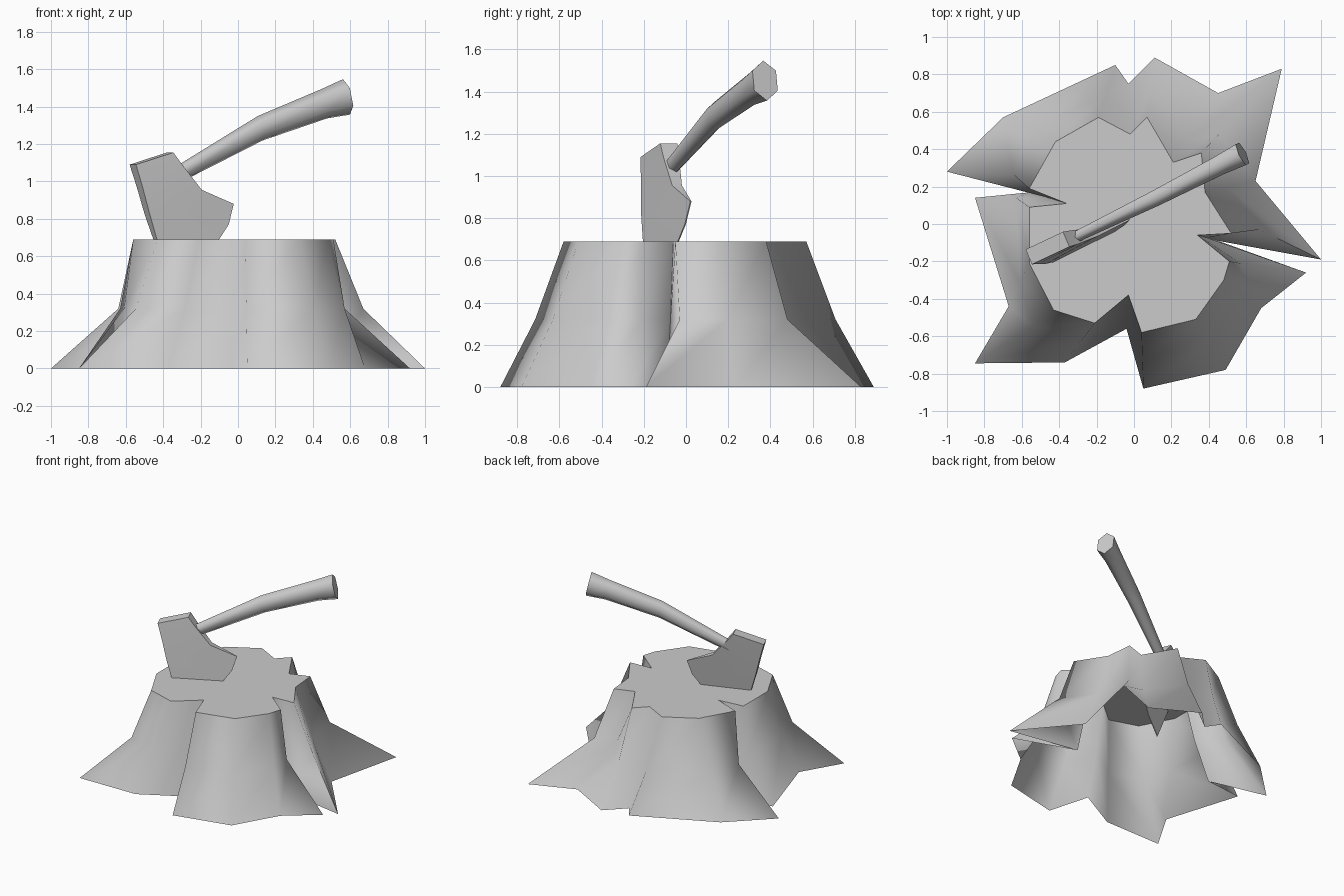
import bpy, bmesh
from math import cos, sin, pi, radians
from mathutils import Vector

if "Cube" in bpy.data.objects:
    bpy.data.objects.remove(bpy.data.objects["Cube"])


def make_object(name, verts, faces, recalc=True, angle=35):
    bm = bmesh.new()
    vs = [bm.verts.new(v) for v in verts]
    for f in faces:
        bm.faces.new([vs[i] for i in f])
    if recalc:
        bmesh.ops.recalc_face_normals(bm, faces=bm.faces)
    mesh = bpy.data.meshes.new(name)
    bm.to_mesh(mesh)
    bm.free()
    ob = bpy.data.objects.new(name, mesh)
    bpy.context.collection.objects.link(ob)
    bpy.ops.object.select_all(action='DESELECT')
    bpy.context.view_layer.objects.active = ob
    ob.select_set(True)
    bpy.ops.object.shade_smooth_by_angle(angle=radians(angle))
    # keep the rims of the flat end caps crisp
    rims = {key for p in mesh.polygons if len(p.vertices) > 4 for key in p.edge_keys}
    for e in mesh.edges:
        if e.key in rims:
            e.use_edge_sharp = True
    return ob


def bridge(n, rings):
    return [(r * n + i, r * n + (i + 1) % n, (r + 1) * n + (i + 1) % n, (r + 1) * n + i)
            for r in range(rings - 1) for i in range(n)]


# Stump: each column is root x, y at the ground, then x, y at the cut top
columns = [
    (1.0, -.19, .52, -.05), (.65, .23, .38, .17), (.79, .83, .36, .38),
    (.45, .70, .21, .33), (.11, .89, .07, .57), (-.03, .75, -.02, .48),
    (-.10, .85, -.19, .57), (-.70, .57, -.42, .44), (-1.0, .28, -.56, .19),
    (-.55, .17, -.36, .11), (-.85, .14, -.56, .09), (-.67, -.44, -.56, -.21),
    (-.85, -.745, -.43, -.46), (-.37, -.74, -.21, -.53), (-.04, -.56, -.03, -.38),
    (.05, -.88, .04, -.58), (.49, -.78, .33, -.51), (.68, -.45, .48, -.30),
    (.92, -.26, .51, -.20), (.45, -.09, .34, -.06),
]
bends = {0: (.67, -.03), 8: (-.64, .26), 10: (-.63, .14), 18: (.57, -.21)}  # twisted roots
low, mid, top = [], [], []
for i, (bx, by, tx, ty) in enumerate(columns):
    flare = Vector((bx - tx, by - ty, 0))
    bend = Vector((tx, ty, .32)) + flare.normalized() * min(.14, .45 * flare.length)
    if i in bends:
        bend = Vector((*bends[i], .32))
    low.append(Vector((bx, by, 0)))
    mid.append(bend)
    top.append(Vector((tx, ty, .69)))
n = len(columns)
make_object("stump", low + mid + top, bridge(n, 3) + [tuple(range(2 * n, 3 * n))],
            recalc=False, angle=120)

# Axe head: side profile (along, height, thickness), turned 23 degrees and leaning forward
ang = radians(23)
along, across = Vector((cos(ang), sin(ang), 0)), Vector((-sin(ang), cos(ang), 0))
origin = Vector((-.5625, -.17, 0))
profile = [
    (0, 1.09, .087), (.04, .97, .08), (.085, .82, .07), (.13, .69, .05),   # eye end, far side
    (.21, .46, .006), (.37, .55, .006), (.50, .69, .006), (.556, .77, .006),
    (.585, .88, .006),                                                      # cutting edge
    (.39, .955, .05), (.27, 1.09, .08), (.217, 1.155, .087),                # handle side
]
m = len(profile)
verts = [origin + along * (u + .055 * (z - 1.13)) + across * (s * w / 2 + .13 * (z - 1.13))
         + Vector((0, 0, z)) for s in (-1, 1) for u, z, w in profile]
side = [(0, 1, 10, 11), (1, 2, 9, 10), (2, 7, 8, 9), (2, 3, 6, 7), (3, 4, 5, 6)]
faces = side + [tuple(i + m for i in reversed(f)) for f in side] + bridge(m, 2)
make_object("axe_head", verts, faces)

# Handle: six-sided oval section along a bent path (x, y, z, half height, half width)
path = [(-.325, -.076, 1.035, .045, .03),
        (.12, .14, 1.285, .067, .045), (.46, .315, 1.415, .08, .055),
        (.58, .375, 1.452, .097, .065)]
up = Vector((-.19, -.09, .97)).normalized()
out = Vector((-.44, .9, 0)).normalized()
verts = [Vector((x, y, z)) + up * (h * cos(i * pi / 3)) + out * (w * 1.1 * sin(i * pi / 3))
         for x, y, z, h, w in path for i in range(6)]
last = 6 * (len(path) - 1)
make_object("axe_handle", verts,
            bridge(6, len(path)) + [tuple(range(6)), tuple(range(last, last + 6))], angle=100)
